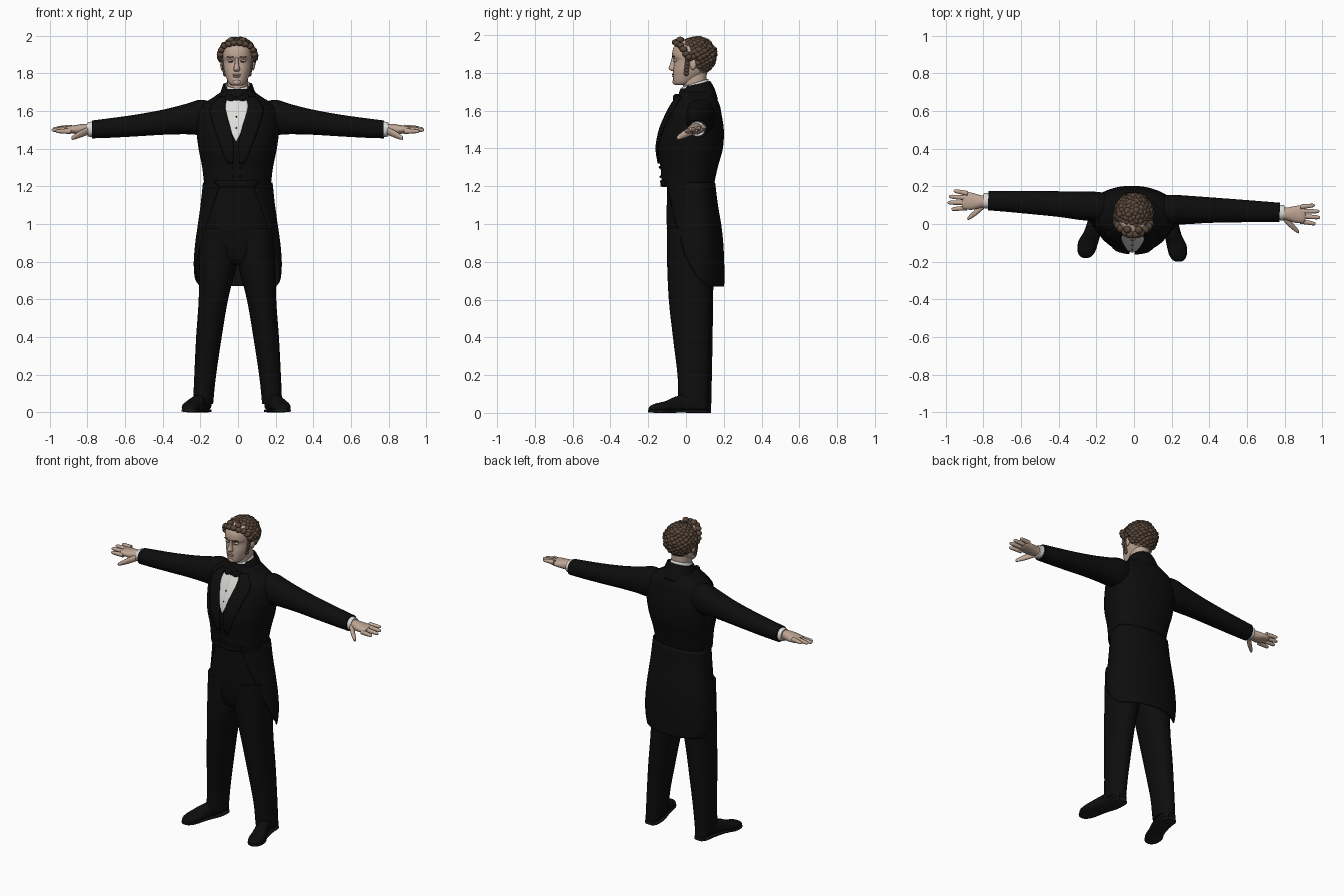
import bpy, bmesh, math, random
from mathutils import Vector, Matrix
from mathutils.bvhtree import BVHTree

old = bpy.data.objects.get("Cube")
if old:
    bpy.data.objects.remove(old, do_unlink=True)
random.seed(4)
parts = []


def material(name, rgb):
    m = bpy.data.materials.new(name)
    m.use_nodes = True
    m.diffuse_color = (*rgb, 1)
    bsdf = m.node_tree.nodes["Principled BSDF"]
    bsdf.inputs["Base Color"].default_value = (*rgb, 1)
    bsdf.inputs["Roughness"].default_value = 0.8
    return m


CLOTH = material("black cloth", (0.004, 0.004, 0.004))
SKIN = material("skin", (0.52, 0.38, 0.30))
HAIR = material("brown hair", (0.10, 0.064, 0.042))
LINEN = material("white linen", (0.72, 0.72, 0.70))
SOLE = material("dark sole", (0.010, 0.012, 0.010))


def finish(name, bm, mat, mirror=False, thick=0):
    bmesh.ops.recalc_face_normals(bm, faces=bm.faces)
    mesh = bpy.data.meshes.new(name)
    bm.to_mesh(mesh)
    bm.free()
    mesh.materials.append(mat)
    ob = bpy.data.objects.new(name, mesh)
    bpy.context.collection.objects.link(ob)
    if thick:
        s = ob.modifiers.new("thickness", 'SOLIDIFY')
        s.thickness, s.offset = thick, 0
    if mirror:
        ob.modifiers.new("mirror", 'MIRROR').use_clip = False
    parts.append(ob)
    return ob


def smooth_rows(rows, steps=4):
    """Catmull-Rom resampling of rows of numbers."""
    out = []
    for i in range(len(rows) - 1):
        p = [rows[max(0, min(len(rows) - 1, i + k))] for k in (-1, 0, 1, 2)]
        for s in range(steps):
            t = s / steps
            out.append([b + t * ((c - a) + t * ((2 * a - 5 * b + 4 * c - d) + t * (3 * b - a - 3 * c + d))) / 2
                        for a, b, c, d in zip(*p)])
    return out + [list(rows[-1])]


def skin_rows(bm, grid, closed):
    for r0, r1 in zip(grid, grid[1:]):
        n = len(r0)
        for j in range(n if closed else n - 1):
            k = (j + 1) % n
            bm.faces.new((r0[j], r0[k], r1[k], r1[j]))


def loft(name, rings, mat, axis='z', mid=0.5, power=2.2, n=28, mirror=False):
    """Rings are (position along axis, side centre, side half width, low, high)."""
    bm, grid = bmesh.new(), []
    for t, a, ra, lo, hi in smooth_rows(rings):
        row = []
        for j in range(n):
            c, s = math.cos(math.tau * j / n), math.sin(math.tau * j / n)
            c, s = (math.copysign(abs(v) ** (2 / power), v) for v in (c, s))
            m = lo + (hi - lo) * mid
            u, v = a + ra * c, m + s * ((hi - m) if s > 0 else (m - lo))
            row.append(bm.verts.new({'z': (u, v, t), 'x': (t, u, v), 'y': (u, t, v)}[axis]))
        grid.append(row)
    skin_rows(bm, grid, True)
    bm.faces.new(grid[0])
    bm.faces.new(grid[-1])
    return finish(name, bm, mat, mirror)


def wrap(name, rows, mat, tilt=0, thick=0.008, cy=0.07, n=40):
    """Cloth wrapped round the back, rows are (z, half width, front, back, opening angle)."""
    bm, grid = bmesh.new(), []
    for z, hw, yf, yb, gap in smooth_rows(rows):
        row = []
        for j in range(n + 1):
            a = math.radians(gap + (360 - 2 * gap) * j / n)
            c = math.cos(a)
            y = cy - c * ((cy - yf) if c > 0 else (yb - cy))
            row.append(bm.verts.new((hw * math.sin(a), y, z - tilt * (1 + c) / 2)))
        grid.append(row)
    skin_rows(bm, grid, False)
    return finish(name, bm, mat, thick=thick)


def patch(name, rows, mat, tree, lift, n=6):
    """Mirrored panel laid on the chest, rows are (z, inner x, outer x)."""
    bm, grid = bmesh.new(), []
    for z, x0, x1 in smooth_rows(rows):
        row = []
        for j in range(n + 1):
            x = x0 + (x1 - x0) * j / n
            hit = tree.ray_cast(Vector((x, -1, z)), Vector((0, 1, 0)))[0]
            row.append(bm.verts.new((x, (hit.y if hit else 0) - lift, z)))
        grid.append(row)
    skin_rows(bm, grid, False)
    return finish(name, bm, mat, True, 0.006)


def add_ball(bm, loc, size, turn=0.0):
    m = Matrix.Translation(loc) @ Matrix.Rotation(turn, 4, 'Z') @ Matrix.Diagonal((*size, 1))
    bmesh.ops.create_icosphere(bm, subdivisions=2, radius=1, matrix=m)


def ball(name, loc, size, mat, mirror=False, turn=0.0):
    bm = bmesh.new()
    add_ball(bm, loc, size, turn)
    return finish(name, bm, mat, mirror)


# Coat body, with its surface kept for laying panels on
torso = loft("coat_body", [
    (1.195, 0, .176, -.128, .145), (1.30, 0, .188, -.135, .168), (1.40, 0, .208, -.150, .195),
    (1.50, 0, .220, -.132, .200), (1.58, 0, .218, -.100, .188), (1.63, 0, .195, -.075, .178),
    (1.67, 0, .135, -.050, .160), (1.70, 0, .092, -.030, .145)], CLOTH, mid=.6, n=48)
bm = bmesh.new()
bm.from_mesh(torso.data)
tree = BVHTree.FromBMesh(bm)
bm.free()
patch("shirt_front", [(1.665, 0, .050), (1.62, 0, .060), (1.55, 0, .048), (1.48, 0, .022),
                      (1.44, 0, .002)], LINEN, tree, .004)
patch("lapel", [(1.675, .060, .095), (1.62, .060, .140), (1.57, .048, .135), (1.50, .028, .115),
                (1.42, .014, .085), (1.32, .016, .045)], CLOTH, tree, .009)
patch("waistcoat_hem", [(1.23, 0, .12), (1.20, 0, .10)], CLOTH, tree, .004)

# Waistcoat buttons and shirt studs
for i in range(4):
    z = 1.40 - .05 * i
    y = tree.ray_cast(Vector((0, -1, z)), Vector((0, 1, 0)))[0].y
    ball("waistcoat_button", (.022, y - .004, z), (.007, .005, .007), CLOTH, True)
for z in (1.51, 1.57):
    y = tree.ray_cast(Vector((0, -1, z)), Vector((0, 1, 0)))[0].y
    ball("shirt_stud", (0, y - .007, z), (.004, .004, .004), CLOTH)

# Coat tails, cut away at the front
wrap("coat_tails", [
    (1.22, .181, -.120, .150, 28), (1.10, .194, -.115, .165, 40), (1.00, .208, -.110, .182, 50),
    (.90, .222, -.105, .193, 60), (.80, .230, -.100, .198, 73), (.72, .226, -.09, .199, 90),
    (.67, .215, -.08, .198, 112)], CLOTH)
wrap("coat_collar", [(1.66, .115, -.055, .165, 38), (1.715, .088, -.035, .148, 40),
                     (1.755, .074, -.020, .125, 48)], CLOTH, tilt=.03)

# Trousers
loft("trouser_seat", [(1.22, 0, .165, -.100, .135), (1.10, 0, .178, -.102, .150),
                      (.95, 0, .190, -.100, .160), (.82, 0, .165, -.080, .140),
                      (.78, 0, .10, -.04, .10)], CLOTH, n=40)
loft("trouser_leg", [
    (.98, .100, .095, -.098, .150), (.80, .103, .100, -.096, .145), (.60, .128, .078, -.086, .138),
    (.40, .152, .068, -.063, .135), (.20, .172, .058, -.038, .130), (.08, .181, .054, -.034, .128),
    (.045, .182, .052, -.030, .126)], CLOTH, mirror=True)

# Shoes
SHOE = [(.124, .183, .025, .010, .060), (.100, .184, .042, .010, .085), (.03, .190, .044, .010, .100),
        (-.05, .214, .044, .010, .085), (-.10, .234, .051, .010, .062), (-.15, .243, .046, .010, .050),
        (-.178, .246, .030, .010, .038), (-.188, .247, .012, .010, .026)]
loft("shoe", SHOE, CLOTH, 'y', mid=.3, power=2.5, mirror=True)
loft("shoe_sole", [(y * 1.01, x, w + .002, .003 if y < .02 else 0, .016) for y, x, w, _, _ in SHOE],
     SOLE, 'y', power=5, mirror=True)
loft("shoe_tip_sole", [(-.06, .219, .040, 0, .01), (-.12, .238, .045, 0, .01), (-.16, .244, .036, 0, .01)],
     SOLE, 'y', power=4, mirror=True)

# Sleeves and cuffs
loft("sleeve", [
    (.13, .085, .070, 1.50, 1.645), (.20, .085, .078, 1.475, 1.660), (.28, .086, .076, 1.477, 1.637),
    (.40, .090, .068, 1.474, 1.607), (.55, .092, .061, 1.465, 1.580), (.68, .093, .055, 1.458, 1.562),
    (.775, .093, .051, 1.455, 1.550)], CLOTH, 'x', mirror=True)
loft("shirt_cuff", [(.76, .092, .040, 1.464, 1.543), (.785, .092, .041, 1.463, 1.543),
                    (.80, .092, .039, 1.466, 1.540)], LINEN, 'x', mirror=True)

# Hands
loft("palm", [(.785, .090, .028, 1.475, 1.532), (.82, .086, .035, 1.474, 1.532),
              (.86, .086, .045, 1.478, 1.526), (.90, .089, .046, 1.485, 1.520),
              (.912, .090, .040, 1.490, 1.515)], SKIN, 'x', mirror=True)
for finger, y, tip in (("index", .050, .968), ("middle", .077, .990), ("ring", .103, .985), ("little", .127, .960)):
    z = 1.503 + (y - .09) * .25
    spread = (y - .088) * .25
    loft(finger + "_finger", [
        (.885, y, .013, z - .015, z + .015), (tip - .035, y + spread * .6, .0115, z - .012, z + .012),
        (tip - .008, y + spread, .009, z - .009, z + .008), (tip, y + spread, .003, z - .003, z + .003)],
         SKIN, 'x', n=12, mirror=True)
loft("thumb", [(.795, .070, .020, 1.475, 1.515), (.83, .036, .019, 1.460, 1.500),
               (.86, .010, .015, 1.450, 1.480), (.877, -.004, .010, 1.447, 1.468),
               (.882, -.007, .003, 1.450, 1.460)], SKIN, 'x', n=14, mirror=True)

# Neck, collar and bow tie
loft("neck", [(1.66, 0, .058, -.015, .115), (1.72, 0, .055, -.014, .110), (1.80, 0, .056, -.02, .11)], SKIN)
wrap("shirt_collar", [(1.70, .066, -.028, .122, 10), (1.768, .062, -.022, .116, 16)],
     LINEN, tilt=.045, cy=.045, thick=.005)
loft("cravat", [(1.65, 0, .066, -.040, .100), (1.69, 0, .068, -.038, .105), (1.718, 0, .062, -.028, .105)], CLOTH)
loft("bow_wing", [(.004, -.054, .009, 1.652, 1.672), (.03, -.056, .013, 1.640, 1.686),
                  (.058, -.046, .010, 1.638, 1.688), (.064, -.044, .004, 1.645, 1.682)],
     CLOTH, 'x', n=16, mirror=True)
ball("bow_knot", (0, -.057, 1.662), (.013, .011, .015), CLOTH)

# Head and face
loft("head", [
    (1.735, 0, .026, -.056, .010), (1.748, 0, .044, -.066, .040), (1.785, 0, .062, -.068, .090),
    (1.82, 0, .073, -.067, .120), (1.865, 0, .078, -.062, .135), (1.888, 0, .080, -.073, .140),
    (1.93, 0, .079, -.068, .140), (1.96, 0, .064, -.045, .120), (1.975, 0, .035, -.010, .085)],
     SKIN, n=40)
loft("nose", [(1.885, 0, .008, -.074, -.04), (1.85, 0, .011, -.083, -.04), (1.825, 0, .017, -.092, -.04),
              (1.813, 0, .015, -.082, -.04), (1.810, 0, .008, -.074, -.04)], SKIN, n=16)
ball("upper_lip", (0, -.067, 1.793), (.024, .008, .005), SKIN)
ball("lower_lip", (0, -.066, 1.783), (.020, .008, .005), SKIN)
ball("chin", (0, -.058, 1.753), (.024, .014, .016), SKIN)
ball("eyelid", (.032, -.054, 1.866), (.016, .010, .009), SKIN, True)
ball("eye_line", (.032, -.060, 1.863), (.013, .006, .0025), HAIR, True, .25)
ball("eyebrow", (.034, -.066, 1.887), (.021, .006, .004), HAIR, True, .35)
ball("ear", (.082, .040, 1.845), (.010, .019, .030), SKIN, True, -.25)

# Hair: a cap covered in overlapping curls
bm = bmesh.new()
centre, size = Vector((0, .055, 1.892)), Vector((.090, .094, .090))
add_ball(bm, centre, size)
count = 230
for i in range(count):
    h = 1 - 2 * (i + .5) / count
    a = i * math.pi * (3 - math.sqrt(5))
    r = math.sqrt(1 - h * h)
    p = centre + Vector((r * math.cos(a) * size.x, r * math.sin(a) * size.y, h * size.z))
    face = p.y < .022 and p.z < 1.935
    ear = abs(p.x) > .06 and p.y < .065 and p.z < 1.875
    if face or ear or p.z < 1.80:
        continue
    g = random.uniform(.8, 1.15)
    add_ball(bm, p, (.020 * g, .017 * g, .015 * g), random.uniform(0, math.pi))
# Forelocks and side tufts
for sx in (-1, 1):
    for x, y, z in ((.015, -.055, 1.962), (.042, -.046, 1.955), (.065, -.026, 1.945), (.03, -.03, 1.975),
                    (.082, -.010, 1.925), (.088, .004, 1.900), (.088, .018, 1.885)):
        add_ball(bm, (sx * x, y, z), (.022, .020, .017), random.uniform(0, math.pi))
    for i in range(5):
        add_ball(bm, (sx * (.079 - .003 * i), .012 - .002 * i, 1.87 - .018 * i), (.009, .014, .015))
finish("curly_hair", bm, HAIR)

# Smooth shading and slight turn of the whole figure
bpy.ops.object.select_all(action='DESELECT')
for ob in parts:
    ob.rotation_euler.z = math.radians(-2.3)
    ob.location.x = -.004
    ob.select_set(True)
bpy.context.view_layer.objects.active = torso
bpy.ops.object.shade_smooth_by_angle(angle=math.radians(40))
